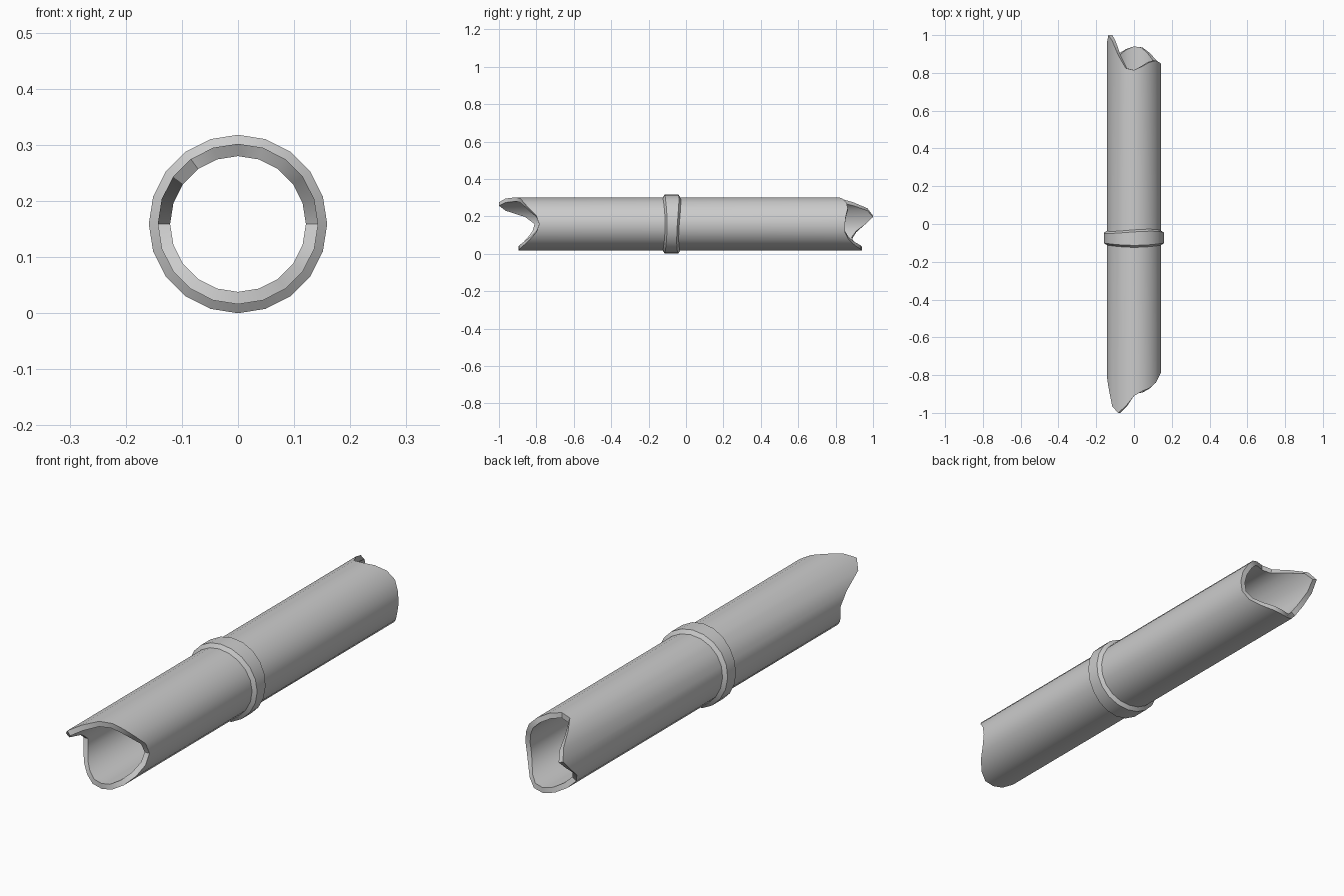
import bpy, math

if "Cube" in bpy.data.objects:
    bpy.data.objects.remove(bpy.data.objects["Cube"])

SIDES = 20
CENTRE_Z = 0.159


def loop(radius, ys):
    """One ring of points round the pipe axis, starting at the top, towards +x."""
    pts = []
    for i in range(SIDES):
        a = 2 * math.pi * i / SIDES
        pts.append((radius * math.sin(a), ys[i], CENTRE_Z + radius * math.cos(a)))
    return pts


def lofted(name, loops):
    """Closed tube skin: each loop joins the next, the last joins the first."""
    verts = [p for l in loops for p in l]
    faces = []
    n = len(loops)
    for k in range(n):
        a, b = k * SIDES, ((k + 1) % n) * SIDES
        for i in range(SIDES):
            j = (i + 1) % SIDES
            faces.append((a + i, a + j, b + j, b + i))
    mesh = bpy.data.meshes.new(name)
    mesh.from_pydata(verts, [], faces)
    obj = bpy.data.objects.new(name, mesh)
    bpy.context.collection.objects.link(obj)
    bpy.ops.object.select_all(action='DESELECT')
    obj.select_set(True)
    bpy.context.view_layer.objects.active = obj
    bpy.ops.object.mode_set(mode='EDIT')
    bpy.ops.mesh.select_all(action='SELECT')
    bpy.ops.mesh.normals_make_consistent(inside=False)
    bpy.ops.object.mode_set(mode='OBJECT')
    bpy.ops.object.shade_smooth_by_angle(angle=math.radians(30))
    return obj


# Broken pipe: ragged edge positions round each end
front = [-.91, -.885, -.868, -.84, -.80, -.785, -.80, -.835, -.87, -.893,
         -.895, -.89, -.87, -.845, -.82, -.81, -.86, -.965, -1.0, -.965]
back = [.815, .835, .857, .865, .855, .85, .85, .87, .905, .935,
        .94, .925, .90, .885, .91, .96, 1.0, .97, .895, .825]
lofted("broken_pipe", [loop(0.143, front), loop(0.143, back),
                       loop(0.121, back), loop(0.121, front)])


# Joint collar: chamfered band with slightly uneven edges
def wavy(y, amp, phase):
    return [y + amp * math.sin(2 * (2 * math.pi * i / SIDES) + phase)
            for i in range(SIDES)]


lofted("joint_collar", [loop(0.141, wavy(-.119, .006, -1.6)),
                        loop(0.159, wavy(-.107, .006, -1.6)),
                        loop(0.159, wavy(-.044, .006, 0.4)),
                        loop(0.141, wavy(-.032, .006, 0.4))])
